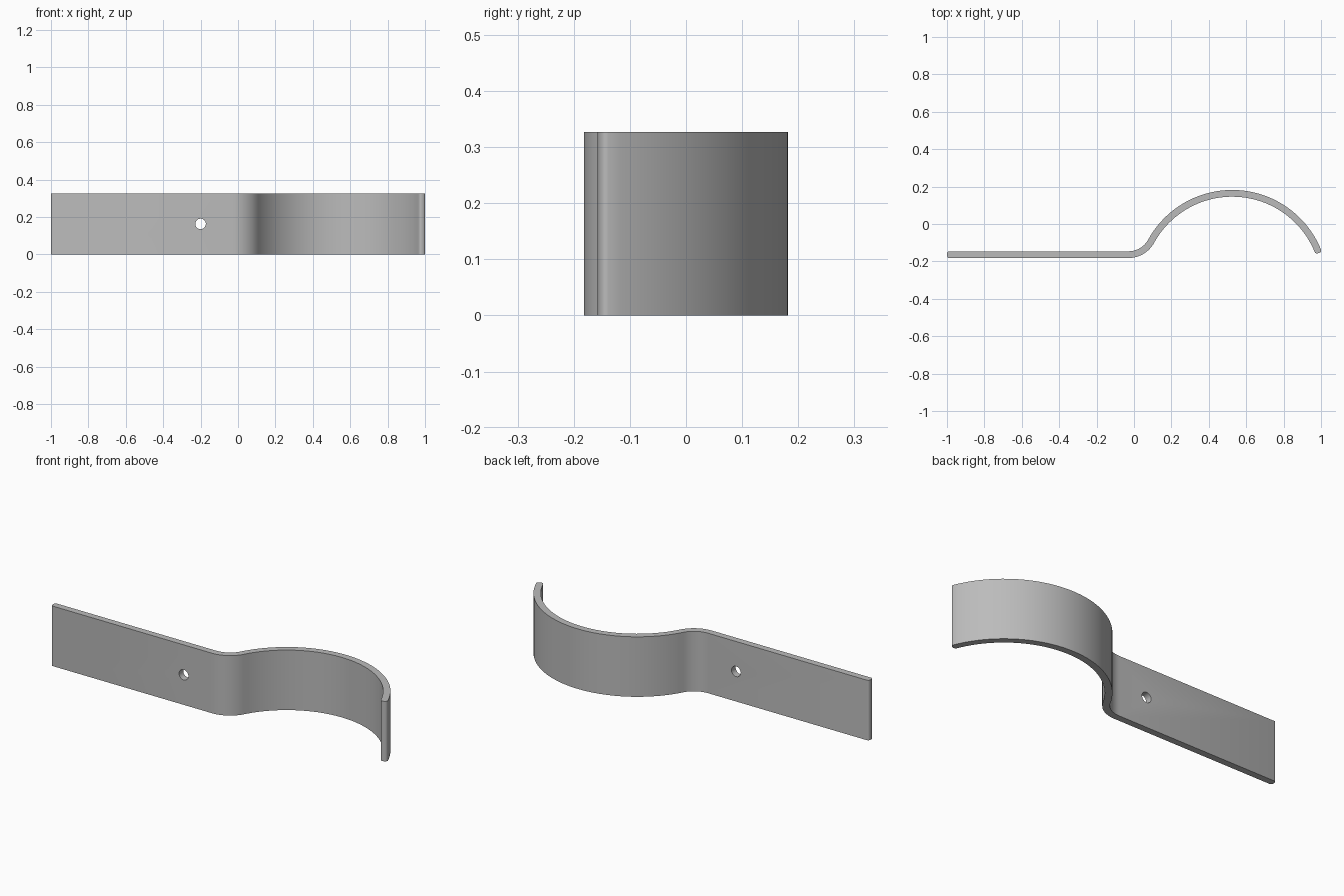
import bpy, bmesh
from math import sin, cos, radians, atan2, pi
from mathutils import Vector

cube = bpy.data.objects.get("Cube")
if cube:
    bpy.data.objects.remove(cube, do_unlink=True)

HEIGHT, HALF = 0.327, 0.018          # strip height and half thickness
STRIP_Y = -0.164
ARC_C, ARC_R = Vector((0.525, -0.331)), 0.495
BEND_R = 0.139
BEND_C = Vector((-0.03, STRIP_Y + BEND_R))
ROUND = [(0, 0.008), (0.003, 0.0135), (0.006, 0.0162), (0.011, HALF)]

steel = bpy.data.materials.new("grey steel")
steel.use_nodes = True
steel.diffuse_color = (0.5, 0.5, 0.5, 1)
steel.node_tree.nodes["Principled BSDF"].inputs["Base Color"].default_value = (0.5, 0.5, 0.5, 1)


def polar(a):
    return Vector((cos(a), sin(a)))


# Centre line stations: point, normal on the back side, half thickness
stations = [(Vector((-1 + d, STRIP_Y)), Vector((0, 1)), w) for d, w in ROUND]

# Small bend between the flat strip and the big arc
away = BEND_C - ARC_C
join = atan2(away.y, away.x)
start, stop = -pi / 2, join - pi
for i in range(13):
    n = polar(start + (stop - start) * i / 12)
    stations.append((BEND_C + n * BEND_R, -n, HALF))

# Big clamp arc, ending in a rounded tip
tip = radians(20.8)
last = tip + ROUND[-1][0] / ARC_R
angles = [(join + (last - join) * i / 48, HALF) for i in range(1, 49)]
angles += [(tip + d / ARC_R, w) for d, w in reversed(ROUND[:-1])]
stations += [(ARC_C + polar(a) * ARC_R, polar(a), w) for a, w in angles]

# Sweep the band as one closed strip of quads
bm = bmesh.new()
rings = []
for p, n, w in stations:
    front, back = p - n * w, p + n * w
    rings.append([bm.verts.new((q.x, q.y, z)) for q, z in
                  ((front, 0), (back, 0), (back, HEIGHT), (front, HEIGHT))])
for a, b in zip(rings, rings[1:]):
    for k in range(4):
        m = (k + 1) % 4
        bm.faces.new((a[k], a[m], b[m], b[k]))
bm.faces.new(rings[0])
bm.faces.new(rings[-1])
bmesh.ops.recalc_face_normals(bm, faces=bm.faces)
mesh = bpy.data.meshes.new("clamp_band")
bm.to_mesh(mesh)
bm.free()
band = bpy.data.objects.new("clamp_band", mesh)
bpy.context.collection.objects.link(band)
mesh.materials.append(steel)

# Screw hole through the flat strip
bpy.ops.mesh.primitive_cylinder_add(vertices=32, radius=0.028, depth=0.2,
                                    location=(-0.2, STRIP_Y, HEIGHT / 2),
                                    rotation=(pi / 2, 0, 0))
cutter = bpy.context.object
cutter.name = "hole_cutter"
cutter.data.materials.append(steel)
hole = band.modifiers.new("screw_hole", 'BOOLEAN')
hole.operation = 'DIFFERENCE'
hole.solver = 'EXACT'
hole.object = cutter

# Apply the cut and smooth the curved sides
bpy.ops.object.select_all(action='DESELECT')
band.select_set(True)
bpy.context.view_layer.objects.active = band
bpy.ops.object.modifier_apply(modifier=hole.name)
bpy.data.objects.remove(cutter, do_unlink=True)
bpy.ops.object.shade_smooth_by_angle(angle=radians(35))
